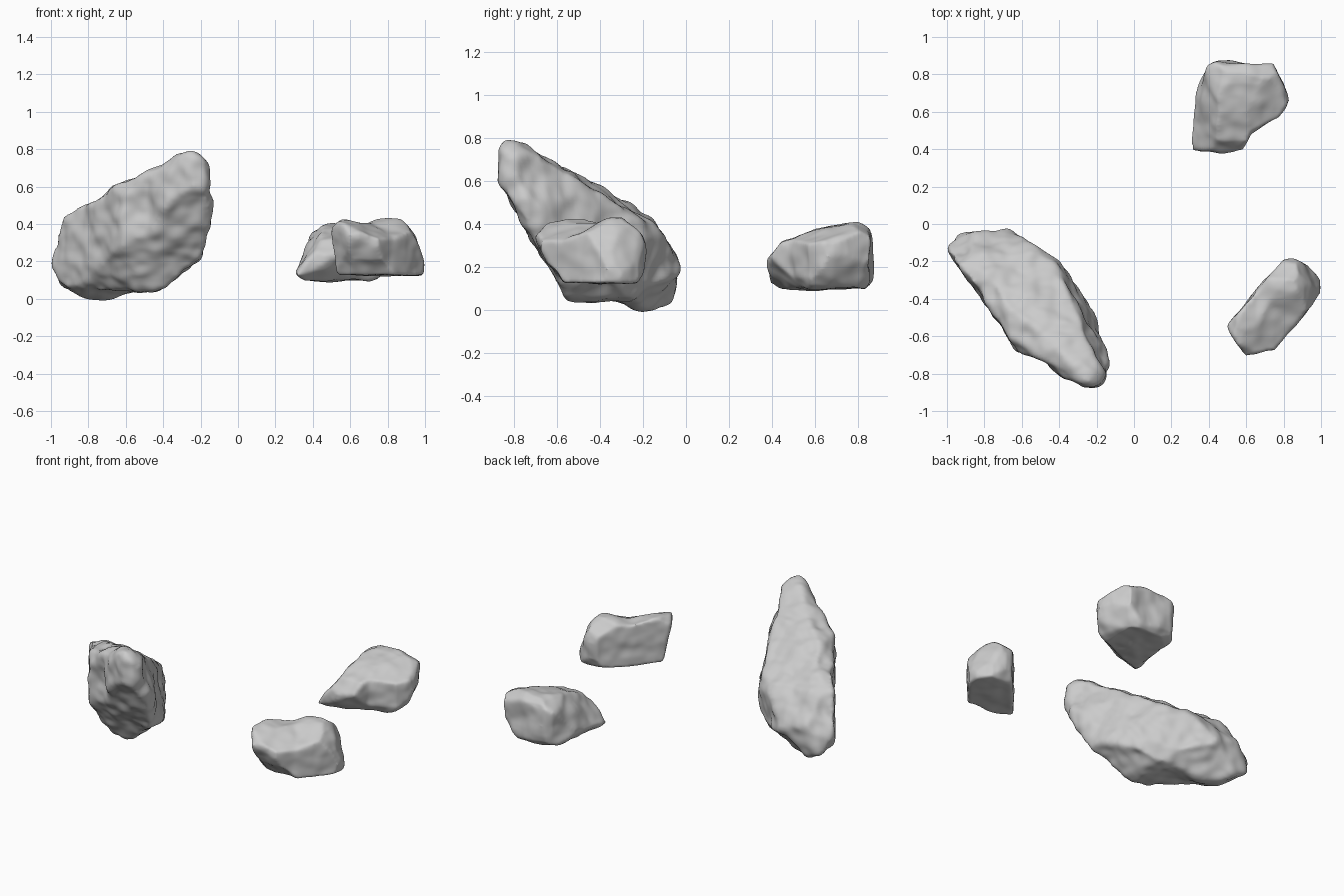
import bpy, bmesh, math
from mathutils import Vector

if "Cube" in bpy.data.objects:
    bpy.data.objects.remove(bpy.data.objects["Cube"])

CENTRE = Vector((0, 0, 0.4))


def axes(azimuth, elevation):
    """Right and up directions of a sightline turned by azimuth and raised by elevation."""
    a, e = math.radians(azimuth), math.radians(elevation)
    away = Vector((-math.sin(a), math.cos(a), 0))
    return (Vector((math.cos(a), math.sin(a), 0)),
            Vector((0, 0, math.cos(e))) + away * math.sin(e))


# sightlines along which every rock is carved: right, up, origin
VIEWS = {
    "front": (Vector((1, 0, 0)), Vector((0, 0, 1)), Vector()),
    "side": (Vector((0, 1, 0)), Vector((0, 0, 1)), Vector()),
    "top": (Vector((1, 0, 0)), Vector((0, 1, 0)), Vector()),
    "fore": (*axes(35, 25), CENTRE),
    "aft": (*axes(215, 25), CENTRE),
    "under": (*axes(140, -28), CENTRE),
}


def prism(name, view, outline):
    """Outline swept far along the sightline."""
    right, up, origin = VIEWS[view]
    depth = right.cross(up) * 3
    bm = bmesh.new()
    face = bm.faces.new([bm.verts.new(origin + right * u + up * v - depth)
                         for u, v in outline])
    out = bmesh.ops.extrude_face_region(bm, geom=[face])
    bmesh.ops.translate(bm, vec=depth * 2,
                        verts=[g for g in out["geom"] if isinstance(g, bmesh.types.BMVert)])
    bmesh.ops.recalc_face_normals(bm, faces=bm.faces)
    mesh = bpy.data.meshes.new(name)
    bm.to_mesh(mesh)
    bm.free()
    ob = bpy.data.objects.new(name, mesh)
    bpy.context.collection.objects.link(ob)
    return ob


def rock(name, voxel, bump, **outlines):
    """Intersect all silhouettes, then weather the block."""
    items = list(outlines.items())
    ob = prism(name, *items[0])
    bpy.context.view_layer.objects.active = ob
    for view, outline in items[1:]:
        cutter = prism("cutter", view, outline)
        cutter.hide_render = True
        m = ob.modifiers.new("carve", "BOOLEAN")
        m.operation, m.solver, m.object = "INTERSECT", "EXACT", cutter
        bpy.ops.object.modifier_apply(modifier=m.name)
        bpy.data.objects.remove(cutter)
    m = ob.modifiers.new("remesh", "REMESH")
    m.mode, m.voxel_size = "VOXEL", voxel
    m = ob.modifiers.new("round", "SMOOTH")
    m.factor, m.iterations = 0.5, 8
    tex = bpy.data.textures.new(name + "_bumps", "CLOUDS")
    tex.noise_scale, tex.noise_depth = 0.14, 1
    m = ob.modifiers.new("bumps", "DISPLACE")
    m.texture, m.texture_coords = tex, "GLOBAL"
    m.strength, m.mid_level = bump, 0.42
    for m in list(ob.modifiers):
        bpy.ops.object.modifier_apply(modifier=m.name)
    ob.data.polygons.foreach_set("use_smooth", [True] * len(ob.data.polygons))
    return ob


# large leaning boulder
rock("large_rock", 0.014, 0.05,
     front=[(-1, .22), (-.91, .48), (-.75, .52), (-.67, .6), (-.5, .66), (-.25, .8),
            (-.17, .77), (-.13, .45), (-.2, .2), (-.4, .06), (-.8, 0), (-.96, .09)],
     side=[(-.83, .81), (-.76, .76), (-.4, .57), (-.25, .51), (-.18, .44), (-.02, .2),
           (-.08, .04), (-.15, 0), (-.35, .04), (-.55, .05), (-.7, .32), (-.87, .6), (-.865, .76)],
     top=[(-1, -.13), (-.93, -.06), (-.67, -.02), (-.5, -.15), (-.32, -.28), (-.22, -.5),
          (-.13, -.75), (-.18, -.86), (-.24, -.87), (-.37, -.82), (-.48, -.72),
          (-.62, -.68), (-.78, -.43)],
     fore=[(-.92, .19), (-.76, .18), (-.565, .13), (-.47, .04), (-.46, -.1), (-.42, -.21),
           (-.45, -.29), (-.53, -.33), (-.65, -.41), (-.755, -.36), (-.83, -.26), (-.915, -.17)],
     aft=[(.67, .6), (.72, .57), (.81, .375), (.91, .19), (.92, -.18), (.91, -.455), (.76, -.52),
          (.64, -.42), (.5, -.33), (.43, -.18), (.48, .07), (.515, .25), (.59, .5)],
     under=[(-.44, -.085), (-.36, -.03), (-.115, -.08), (.19, -.18), (.435, -.25), (.56, -.31),
            (.69, -.53), (.67, -.64), (.28, -.69), (-.02, -.66), (-.18, -.56), (-.405, -.25)])

# small block at the front right, flat underneath
rock("front_small_rock", 0.01, 0.025,
     front=[(.505, .13), (.5, .37), (.55, .43), (.66, .395), (.85, .44), (.91, .39),
            (.97, .28), (1, .19), (.985, .125)],
     side=[(-.7, .34), (-.65, .4), (-.52, .43), (-.4, .41), (-.27, .44), (-.22, .4),
           (-.19, .3), (-.19, .19), (-.23, .125), (-.56, .12), (-.64, .21)],
     top=[(.495, -.55), (.68, -.32), (.77, -.2), (.84, -.185), (.93, -.22), (.99, -.3),
          (1, -.37), (.9, -.49), (.75, -.67), (.6, -.7), (.57, -.66)],
     fore=[(.075, -.34), (.12, -.29), (.49, -.265), (.59, -.31), (.65, -.53), (.625, -.605),
           (.55, -.65), (.32, -.66), (.185, -.6), (.08, -.47)],
     aft=[(-.655, .1), (-.575, .3), (-.53, .355), (-.35, .325), (-.08, .365), (-.135, .06),
          (-.34, .02), (-.5, .025), (-.65, .06)],
     under=[(-1.04, .08), (-.85, .19), (-.735, .115), (-.73, -.27), (-1.01, -.24), (-1.04, -.115)])

# small wedge at the back right
rock("back_small_rock", 0.01, 0.03,
     front=[(.3, .125), (.33, .1), (.7, .1), (.8, .14), (.835, .22), (.82, .31), (.75, .4),
            (.5, .4), (.43, .39), (.39, .33)],
     side=[(.375, .23), (.45, .31), (.6, .37), (.75, .4), (.84, .4), (.865, .35),
           (.87, .25), (.86, .14), (.83, .1), (.4, .1), (.385, .14)],
     top=[(.3, .395), (.31, .53), (.33, .7), (.4, .84), (.45, .875), (.62, .845), (.74, .85),
          (.8, .75), (.83, .66), (.77, .57), (.62, .49), (.58, .4), (.47, .375), (.39, .4)],
     fore=[(.48, -.195), (.625, -.03), (.75, .11), (.86, .165), (.93, .145), (1.11, .055),
           (1.11, -.025), (1.02, -.18), (.93, -.25), (.69, -.25), (.5, -.22)],
     aft=[(-1.11, -.13), (-1.07, -.1), (-.775, -.085), (-.59, -.12), (-.48, -.305), (-.545, -.37),
          (-.7, -.435), (-.865, -.445), (-1.02, -.4), (-1.11, -.24)],
     under=[(-.23, .415), (-.01, .515), (.21, .475), (.245, .405), (.225, .16), (.01, 0),
            (-.12, .1), (-.225, .22)])
